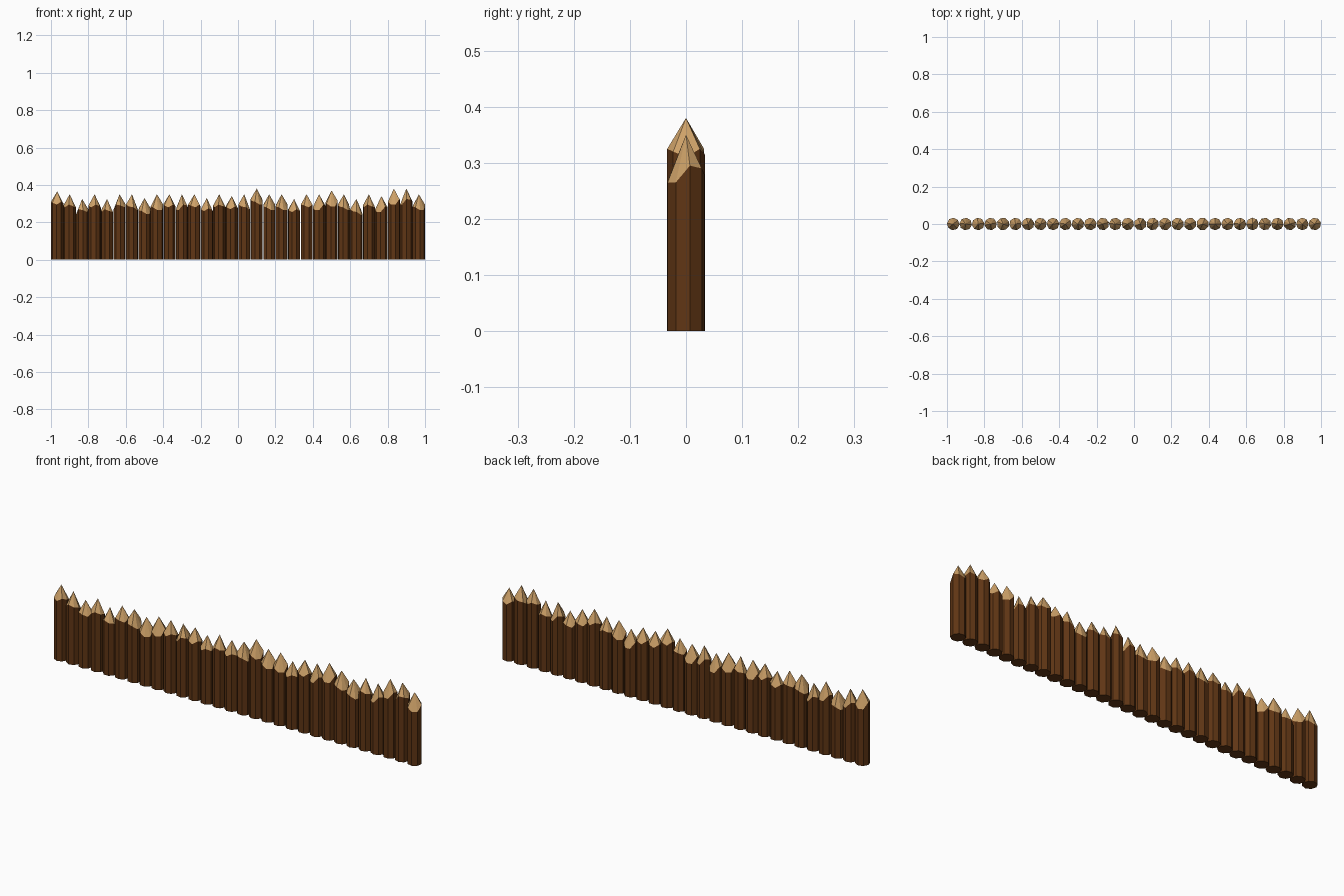
import bpy, bmesh, math, random

if "Cube" in bpy.data.objects:
    bpy.data.objects.remove(bpy.data.objects["Cube"])

random.seed(4)
SIDES, RADIUS, STEP = 8, 0.0335, 2 / 30

# Tip heights in hundredths, left to right
TIPS = [36.5, 35, 32.5, 35, 32.5, 35, 35, 33, 35, 35, 35, 35, 33, 35, 34,
        35, 38, 35, 35, 32.5, 35, 35, 37, 35, 32.5, 35, 34, 38, 38, 35]
# Carving depth below the tip around the rim, for an uneven axe-cut point
CUTS = [0.085, 0.085, 0.055, 0.06, 0.07, 0.055, 0.065, 0.07]


def material(name, color):
    m = bpy.data.materials.new(name)
    m.diffuse_color = (*color, 1)
    m.use_nodes = True
    m.node_tree.nodes["Principled BSDF"].inputs["Base Color"].default_value = m.diffuse_color
    return m


bark = material("bark", (0.115, 0.036, 0.007))
cut_wood = material("cut_wood", (0.62, 0.36, 0.14))


def stake(index, tip, turn):
    bm = bmesh.new()
    x = -1 + STEP * (index + 0.5)
    ring = [turn + math.tau * k / SIDES for k in range(SIDES)]
    pts = [(x + RADIUS * math.cos(a), RADIUS * math.sin(a)) for a in ring]
    low = [bm.verts.new((px, py, 0)) for px, py in pts]
    rim = [bm.verts.new((px, py, tip - c)) for (px, py), c in zip(pts, CUTS)]
    apex = bm.verts.new((x, 0, tip))
    bm.faces.new(low[::-1])
    for k in range(SIDES):
        n = (k + 1) % SIDES
        # Bark side and carved facet
        bm.faces.new((low[k], low[n], rim[n], rim[k]))
        bm.faces.new((rim[k], rim[n], apex)).material_index = 1
    mesh = bpy.data.meshes.new("stake")
    bm.to_mesh(mesh)
    bm.free()
    mesh.materials.append(bark)
    mesh.materials.append(cut_wood)
    bpy.context.collection.objects.link(bpy.data.objects.new(f"stake_{index + 1}", mesh))


# Row of sharpened stakes; the last one's turn is visible from the right
for i, t in enumerate(TIPS):
    turn = math.radians(-78) if i == len(TIPS) - 1 else random.uniform(0, math.tau)
    stake(i, t / 100, turn)
